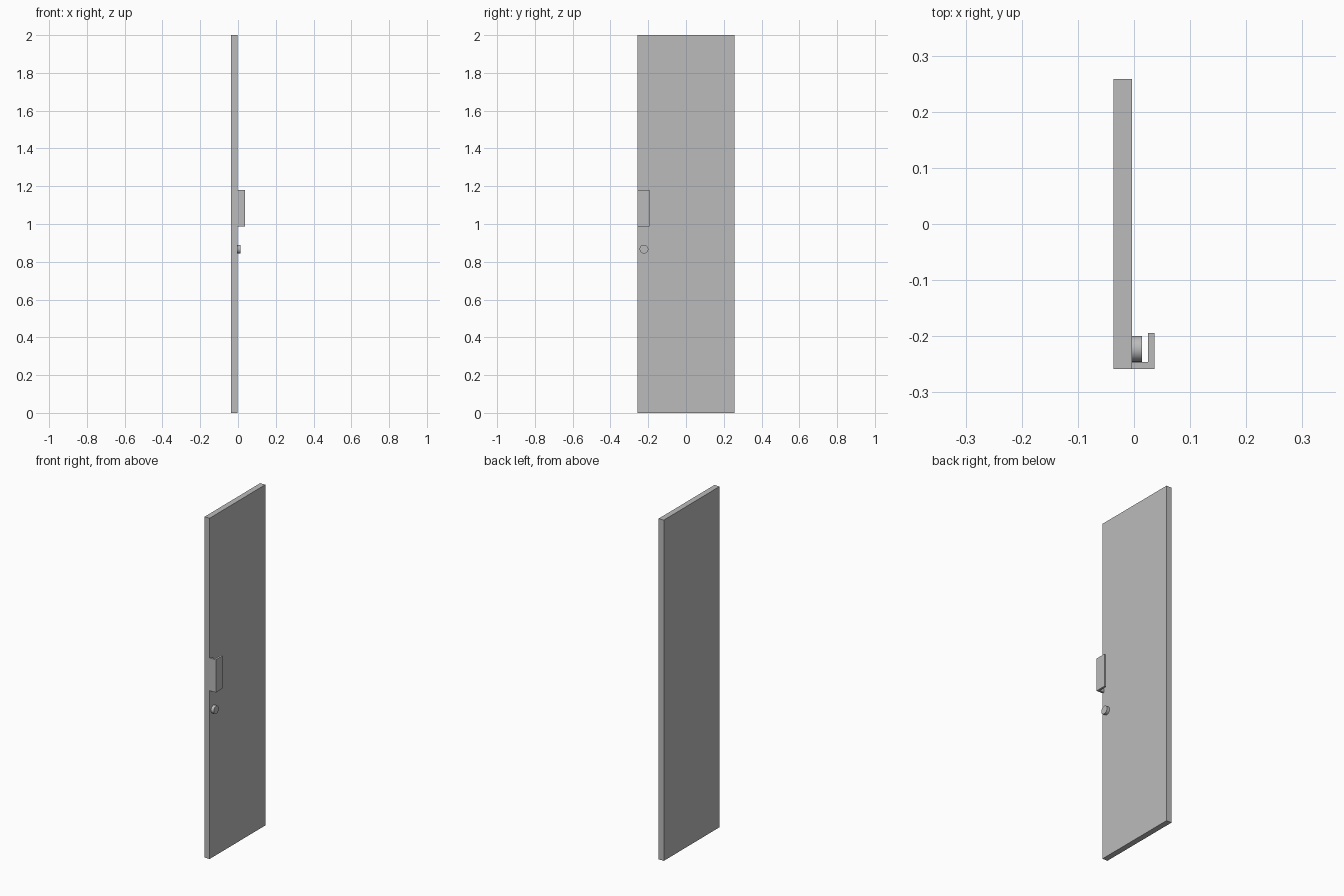
import bpy
import bmesh
import math
from mathutils import Matrix

cube = bpy.data.objects.get("Cube")
if cube:
    bpy.data.objects.remove(cube, do_unlink=True)

grey = bpy.data.materials.new("plain_grey")
grey.use_nodes = True
colour = (0.5, 0.5, 0.5, 1)
grey.diffuse_color = colour
grey.node_tree.nodes["Principled BSDF"].inputs["Base Color"].default_value = colour

FACE = -0.0035   # handle side of the panel
EDGE = -0.258    # free edge of the panel


def add_object(name, bm):
    bmesh.ops.recalc_face_normals(bm, faces=bm.faces)
    mesh = bpy.data.meshes.new(name)
    bm.to_mesh(mesh)
    bm.free()
    mesh.materials.append(grey)
    obj = bpy.data.objects.new(name, mesh)
    bpy.context.collection.objects.link(obj)
    return obj


def prism(name, outline, bottom, top):
    """Extrude an x, y outline upwards."""
    bm = bmesh.new()
    base = bm.faces.new([bm.verts.new((x, y, bottom)) for x, y in outline])
    new = bmesh.ops.extrude_face_region(bm, geom=[base])["geom"]
    verts = [v for v in new if isinstance(v, bmesh.types.BMVert)]
    bmesh.ops.translate(bm, verts=verts, vec=(0, 0, top - bottom))
    return add_object(name, bm)


# Door panel
prism("door_panel", [(-0.0367, EDGE), (FACE, EDGE), (FACE, -EDGE), (-0.0367, -EDGE)], 0, 2)

# L-shaped pull handle, flush with the free edge
prism("pull_handle", [(FACE, EDGE), (0.0367, EDGE), (0.0367, -0.194),
                      (0.025, -0.194), (0.025, -0.246), (FACE, -0.246)], 0.988, 1.18)

# Round lock below the handle
depth = 0.018
bm = bmesh.new()
bmesh.ops.create_cone(bm, cap_ends=True, segments=48, radius1=0.023, radius2=0.023,
                      depth=depth,
                      matrix=Matrix.Translation((FACE + depth / 2, -0.2225, 0.867))
                      @ Matrix.Rotation(math.pi / 2, 4, "Y"))
lock = add_object("round_lock", bm)
bpy.ops.object.select_all(action="DESELECT")
lock.select_set(True)
bpy.context.view_layer.objects.active = lock
bpy.ops.object.shade_smooth_by_angle(angle=math.radians(40))
